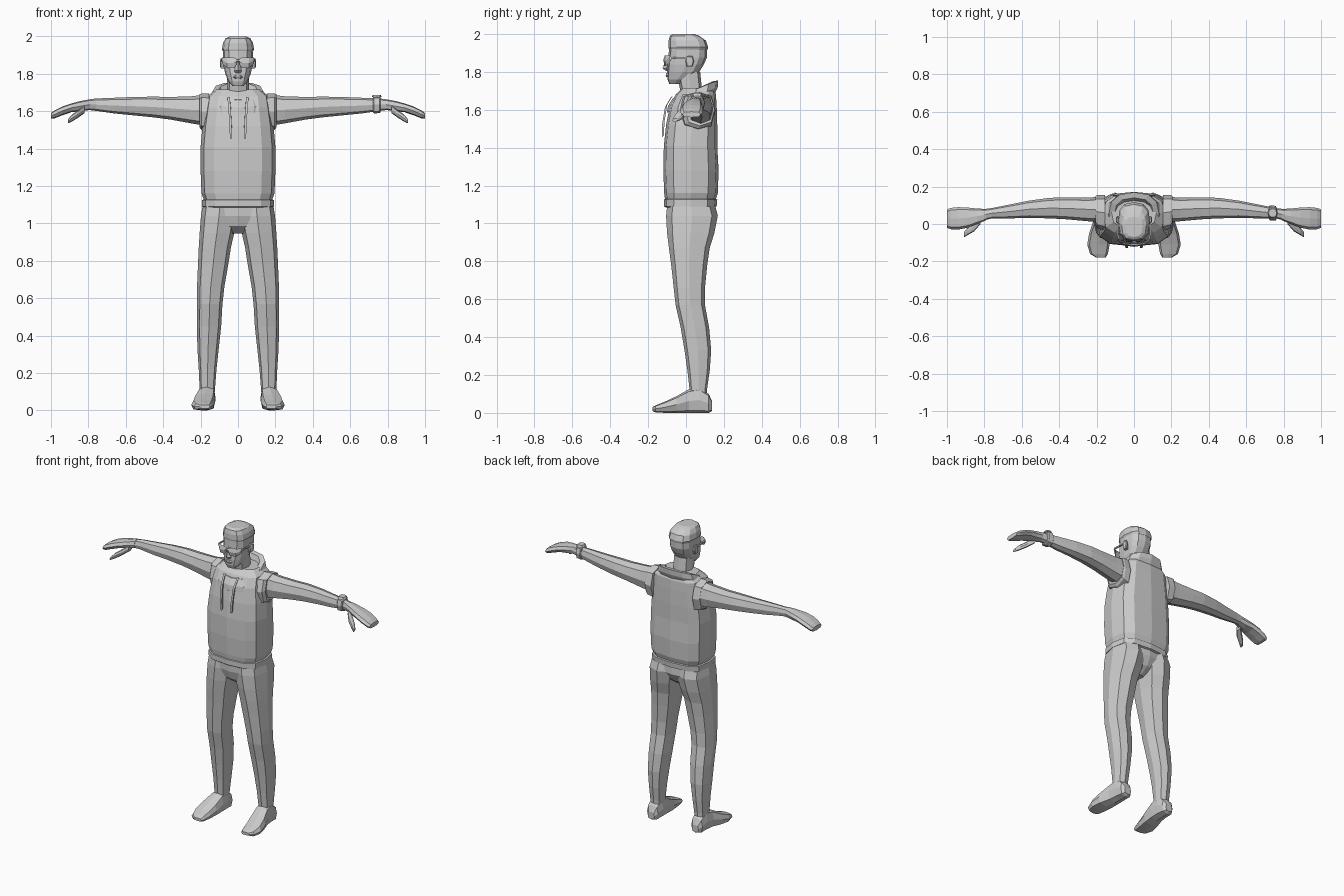
import bpy, bmesh, math

grey = bpy.data.materials.new("plain grey")
grey.diffuse_color = (0.6, 0.6, 0.6, 1)


def ring(axis, pos, a0, a1, b0, b1, n=8, p=0.75):
    """Rounded-box cross-section across one axis, between the given limits."""
    pts = []
    for i in range(n):
        t = 2 * math.pi * i / n
        c, s = math.cos(t), math.sin(t)
        c = math.copysign(abs(c) ** p, c) if abs(c) > 1e-6 else 0
        s = math.copysign(abs(s) ** p, s) if abs(s) > 1e-6 else 0
        v = [(a0 + a1) / 2 + c * (a1 - a0) / 2, (b0 + b1) / 2 + s * (b1 - b0) / 2]
        v.insert(axis, pos)
        pts.append(v)
    return pts


def loft(name, rings, side=1, closed=False):
    """Skin a list of rings into a flat-shaded part; side=-1 mirrors it."""
    bm = bmesh.new()
    loops = [[bm.verts.new((x * side, y, z)) for x, y, z in r] for r in rings]
    n = len(loops[0])
    pairs = list(zip(loops, loops[1:]))
    if closed:
        pairs.append((loops[-1], loops[0]))
    else:
        bm.faces.new(loops[0])
        bm.faces.new(loops[-1])
    for a, b in pairs:
        for i in range(n):
            j = (i + 1) % n
            bm.faces.new((a[i], a[j], b[j], b[i]))
    bmesh.ops.recalc_face_normals(bm, faces=bm.faces)
    me = bpy.data.meshes.new(name)
    bm.to_mesh(me)
    bm.free()
    me.materials.append(grey)
    ob = bpy.data.objects.new(name, me)
    bpy.context.collection.objects.link(ob)
    return ob


def upright(name, rows, n=12, p=0.75):
    """Symmetric stack of rows (z, half width, front y, back y)."""
    return loft(name, [ring(2, z, -w, w, f, b, n, p) for z, w, f, b in rows])


def tube(name, path, r, side=1):
    """Thin square rod running mostly down or back along a path."""
    rings = []
    for x, y, z in path:
        rings.append([(x - r, y - r, z - r), (x + r, y - r, z - r),
                      (x + r, y + r, z + r), (x - r, y + r, z + r)])
    return loft(name, rings, side)


# Sleeveless hooded top and its waistband
upright("vest", [(1.12, .18, -.11, .155), (1.16, .195, -.115, .168),
                 (1.28, .2, -.12, .172), (1.41, .2, -.117, .165),
                 (1.52, .19, -.105, .165), (1.62, .175, -.085, .162),
                 (1.68, .165, -.055, .158), (1.715, .12, -.02, .145)], p=.65)
upright("waistband", [(1.085, .18, -.108, .15), (1.09, .192, -.115, .162),
                      (1.125, .192, -.115, .165), (1.13, .18, -.11, .155)], p=.65)


# Folded hood collar, high at the back and low at the front
def collar(w, f, b, zf, zb, n=12):
    pts = ring(2, 0, -w, w, f, b, n, .8)
    return [(x, y, zf + (zb - zf) * (y - f) / (b - f)) for x, y, _ in pts]


loft("hood_collar", [collar(.15, -.10, .15, 1.585, 1.68),
                     collar(.15, -.095, .168, 1.62, 1.72),
                     collar(.135, -.07, .17, 1.66, 1.755),
                     collar(.105, -.045, .14, 1.665, 1.75),
                     collar(.075, -.03, .11, 1.62, 1.68)], closed=True)

# Neck and head
loft("neck", [ring(2, 1.60, -.065, .065, -.03, .10),
              ring(2, 1.70, -.06, .06, -.03, .085),
              ring(2, 1.80, -.06, .06, -.05, .075)])
upright("head", [(1.735, .03, -.088, -.035), (1.76, .052, -.098, .01),
                 (1.80, .068, -.10, .07), (1.84, .077, -.098, .095),
                 (1.875, .08, -.092, .11), (1.93, .08, -.09, .112)])
upright("hair", [(1.915, .078, -.088, .113), (1.93, .086, -.093, .117),
                 (1.965, .08, -.092, .105), (1.99, .066, -.085, .07),
                 (2.0, .045, -.07, .04)])
loft("nose", [ring(2, 1.805, -.018, .018, -.105, -.08, 4),
              ring(2, 1.818, -.018, .018, -.125, -.08, 4),
              ring(2, 1.875, -.010, .010, -.10, -.08, 4)])
loft("lips", [ring(2, 1.772, -.015, .015, -.105, -.08, 6),
              ring(2, 1.782, -.026, .026, -.109, -.08, 6),
              ring(2, 1.793, -.015, .015, -.106, -.08, 6)])
# Glasses bridge
loft("glasses_bridge", [ring(0, x, -.118, -.105, 1.862, 1.876, 4) for x in (-.02, .02)])

# Limb tables: arm (x, y limits, z limits)
arm = [(.16, .01, .145, 1.52, 1.69), (.25, .015, .142, 1.535, 1.68),
       (.36, .025, .142, 1.555, 1.676), (.45, .03, .14, 1.567, 1.678),
       (.56, .033, .125, 1.578, 1.676), (.66, .03, .105, 1.588, 1.672),
       (.76, .03, .085, 1.602, 1.668), (.80, .02, .08, 1.607, 1.663)]
hand = [(.79, .02, .08, 1.607, 1.664), (.84, .0, .083, 1.60, 1.655),
        (.89, -.02, .088, 1.595, 1.642), (.94, -.03, .09, 1.578, 1.625),
        (.98, -.028, .086, 1.562, 1.605), (1.0, -.02, .078, 1.56, 1.59)]
thumb = [(.82, .0, .04, 1.59, 1.63), (.855, -.04, .01, 1.565, 1.605),
         (.89, -.06, -.02, 1.543, 1.58), (.91, -.072, -.045, 1.535, 1.555)]
cuff = [(.155, -.035, .155, 1.49, 1.695), (.195, -.025, .155, 1.50, 1.695),
        (.207, -.005, .15, 1.515, 1.69), (.2, .02, .135, 1.54, 1.67)]
# Trouser leg (z, x limits, y limits)
leg = [(1.09, .005, .19, -.10, .155), (1.04, .005, .198, -.105, .168),
       (.95, .02, .205, -.10, .15), (.87, .038, .21, -.09, .125),
       (.78, .052, .214, -.078, .112), (.66, .073, .219, -.065, .10),
       (.57, .083, .22, -.055, .10), (.45, .09, .22, -.028, .122),
       (.33, .103, .217, -.008, .133), (.22, .115, .21, .008, .125),
       (.13, .122, .206, .018, .112), (.09, .125, .203, .02, .11)]
# Shoe (y, x limits, z limits)
shoe = [(.138, .14, .19, .01, .06), (.12, .125, .207, 0, .10),
        (.07, .12, .212, 0, .135), (.015, .12, .218, 0, .125),
        (-.05, .122, .24, 0, .088), (-.11, .13, .25, 0, .06),
        (-.16, .14, .235, .003, .04), (-.178, .15, .205, .01, .03)]

for s, tag in ((-1, "left"), (1, "right")):
    for part, axis, rows, p in (("arm", 0, arm, .8), ("hand", 0, hand, .7),
                                ("thumb", 0, thumb, .8), ("armhole", 0, cuff, .75),
                                ("leg", 2, leg, .75), ("shoe", 1, shoe, .65)):
        loft(f"{tag}_{part}", [ring(axis, *r, p=p) for r in rows], s)
    # Hood drawstring
    tube(f"{tag}_drawstring", [(.05, -.075, 1.67), (.045, -.105, 1.62),
                               (.04, -.12, 1.53), (.037, -.122, 1.46)], .006, s)
    # Wrap-round lens, temple bar and ear
    loft(f"{tag}_lens", [ring(0, .008, -.119, -.108, 1.85, 1.88, 4, 1),
                         ring(0, .02, -.119, -.106, 1.832, 1.886, 4, 1),
                         ring(0, .06, -.112, -.098, 1.832, 1.886, 4, 1),
                         ring(0, .085, -.09, -.075, 1.855, 1.886, 4, 1)], s)
    tube(f"{tag}_temple_bar", [(.085, -.085, 1.875), (.088, .02, 1.87)], .004, s)
    loft(f"{tag}_ear", [ring(0, .068, -.005, .03, 1.825, 1.88, 6),
                        ring(0, .09, .0, .042, 1.825, 1.888, 6),
                        ring(0, .095, .01, .038, 1.835, 1.88, 6)], s)

# Seat of the trousers joining both legs
upright("trouser_seat", [(.945, .03, -.035, .07), (.985, .08, -.085, .125),
                         (1.04, .15, -.10, .155), (1.10, .18, -.10, .15)], p=.7)

# Wrist watch on one arm
loft("watch_strap", [ring(0, .722, .025, .095, 1.593, 1.677),
                     ring(0, .727, .02, .1, 1.588, 1.682),
                     ring(0, .757, .018, .097, 1.59, 1.68),
                     ring(0, .762, .025, .09, 1.595, 1.675)])
loft("watch_face", [ring(2, 1.675, .715, .768, .03, .088),
                    ring(2, 1.688, .72, .763, .036, .082)])
